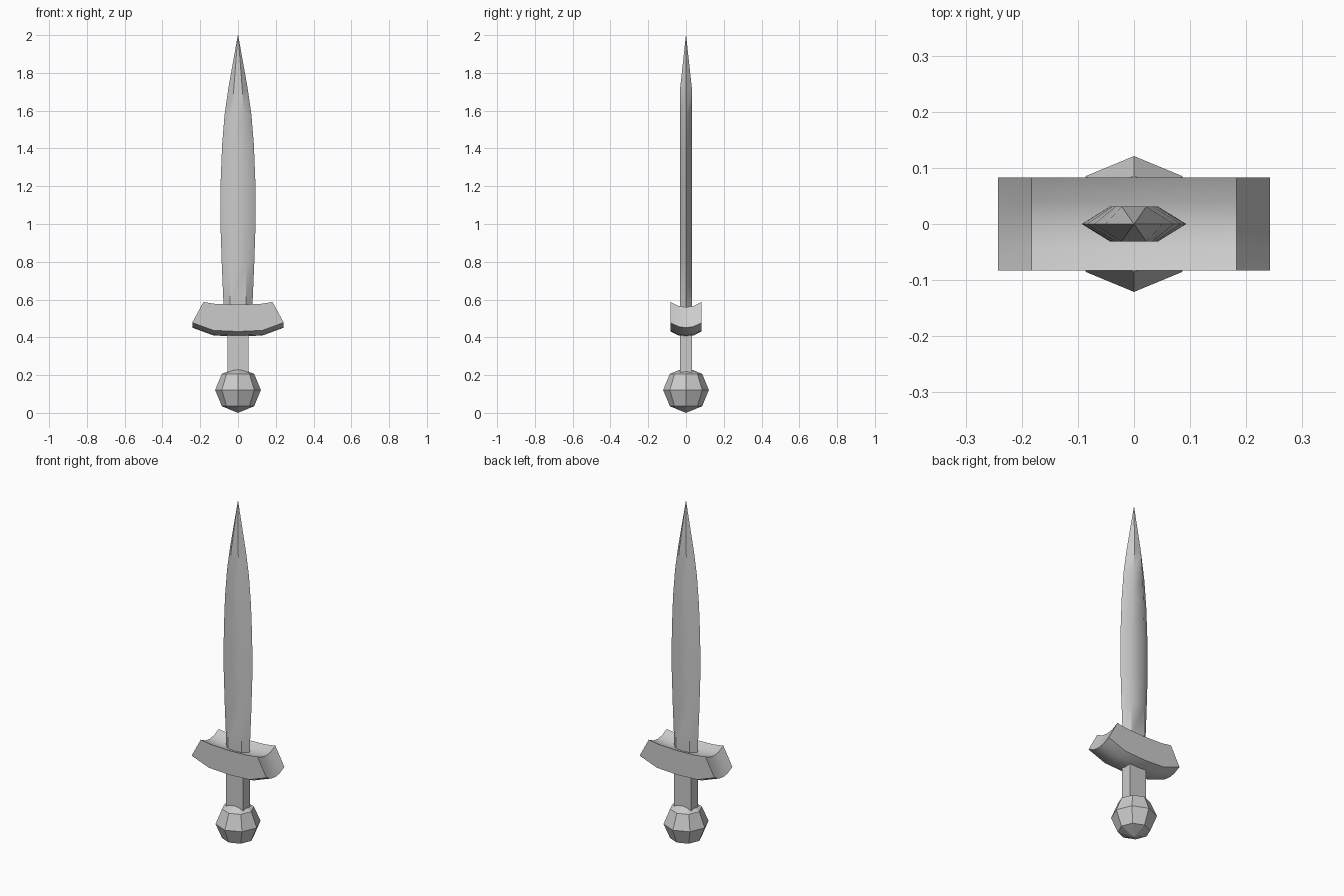
import bpy, bmesh, math

if "Cube" in bpy.data.objects:
    bpy.data.objects.remove(bpy.data.objects["Cube"])


def finish(name, bm, angle=None):
    bmesh.ops.recalc_face_normals(bm, faces=bm.faces)
    mesh = bpy.data.meshes.new(name)
    bm.to_mesh(mesh)
    bm.free()
    ob = bpy.data.objects.new(name, mesh)
    bpy.context.collection.objects.link(ob)
    if angle:
        bpy.ops.object.select_all(action='DESELECT')
        ob.select_set(True)
        bpy.context.view_layer.objects.active = ob
        bpy.ops.object.shade_smooth_by_angle(angle=math.radians(angle))
    return ob


def loft(bm, sections):
    """Skin a list of equal-length vertex loops and cap both ends."""
    loops = [[bm.verts.new(p) for p in s] for s in sections]
    n = len(loops[0])
    for a, b in zip(loops, loops[1:]):
        for i in range(n):
            j = (i + 1) % n
            bm.faces.new((a[i], a[j], b[j], b[i]))
    bm.faces.new(loops[0])
    bm.faces.new(loops[-1])


# Pommel: low-poly eight-sided ball
bm = bmesh.new()
bmesh.ops.create_uvsphere(bm, u_segments=8, v_segments=4, radius=0.121)
bmesh.ops.translate(bm, verts=bm.verts, vec=(0, 0, 0.121))
finish("pommel", bm)

# Grip: plain rectangular bar
bm = bmesh.new()
bmesh.ops.create_cube(bm, size=1)
bmesh.ops.scale(bm, verts=bm.verts, vec=(0.11, 0.062, 0.29))
bmesh.ops.translate(bm, verts=bm.verts, vec=(0, 0, 0.325))
finish("grip", bm)

# Guard: arched profile carried across the depth with a sagging middle
half = [(0.12, 0.577), (0.183, 0.587), (0.242, 0.478), (0.13, 0.437)]
profile = ([(0, 0.573)] + half + [(0, 0.431)]
           + [(-x, z) for x, z in reversed(half)])
sag = [(-0.083, 0), (-0.04, 0.021), (0, 0.027), (0.04, 0.021), (0.083, 0)]
bm = bmesh.new()
loft(bm, [[(x, y, z - s) for x, z in profile] for y, s in sag])
finish("guard", bm, 35)

# Blade: hexagonal section (height, half width, half flat, half thickness)
stations = [(0.45, 0.072, 0.043, 0.031), (0.58, 0.077, 0.043, 0.031),
            (0.79, 0.086, 0.043, 0.031), (1.0, 0.093, 0.043, 0.031),
            (1.22, 0.092, 0.043, 0.031), (1.42, 0.084, 0.039, 0.031),
            (1.58, 0.071, 0.033, 0.031), (1.72, 0.051, 0.022, 0.031),
            (2.0, 0.001, 0.0005, 0.0005)]
bm = bmesh.new()
loft(bm, [[(w, 0, z), (f, t, z), (-f, t, z), (-w, 0, z), (-f, -t, z), (f, -t, z)]
          for z, w, f, t in stations])
finish("blade", bm, 38)
